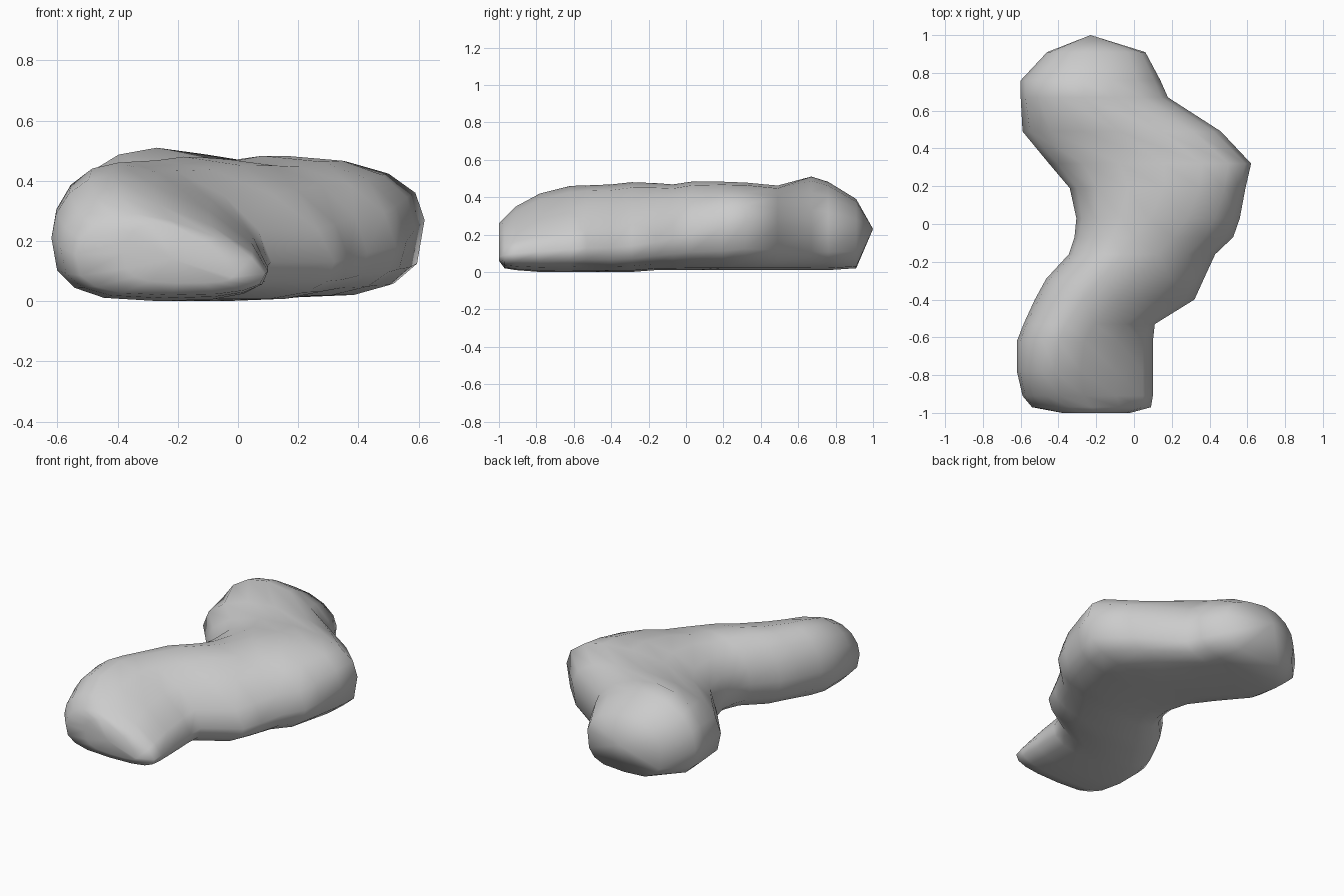
import bpy, bmesh, math

# Cross-sections from front to back:
# y, left x, right x, crest x, right z, top z, bottom z, roundness of upper right side
SECTIONS = [
    (-1.00, -0.38, -0.02, -0.28, 0.08, 0.26, 0.06, 1.6),
    (-0.97, -0.54, 0.09, -0.34, 0.09, 0.29, 0.02, 1.45),
    (-0.91, -0.59, 0.10, -0.39, 0.10, 0.35, 0.01, 1.4),
    (-0.78, -0.62, 0.10, -0.42, 0.11, 0.42, 0.00, 1.45),
    (-0.62, -0.62, 0.10, -0.40, 0.12, 0.46, 0.00, 1.5),
    (-0.53, -0.585, 0.11, -0.36, 0.13, 0.463, 0.00, 1.7),
    (-0.40, -0.525, 0.32, -0.27, 0.13, 0.468, 0.00, 1.65),
    (-0.29, -0.465, 0.37, -0.18, 0.14, 0.480, 0.00, 1.8),
    (-0.16, -0.345, 0.43, -0.06, 0.16, 0.475, 0.01, 1.95),
    (-0.07, -0.315, 0.525, 0.00, 0.18, 0.468, 0.01, 2.05),
    (0.03, -0.305, 0.56, 0.08, 0.20, 0.483, 0.01, 2.2),
    (0.19, -0.34, 0.59, 0.16, 0.24, 0.483, 0.01, 2.3),
    (0.32, -0.45, 0.62, 0.16, 0.27, 0.478, 0.01, 2.3),
    (0.49, -0.59, 0.46, -0.08, 0.25, 0.462, 0.01, 2.2),
    (0.67, -0.60, 0.18, -0.27, 0.23, 0.510, 0.01, 1.9),
    (0.76, -0.60, 0.14, -0.27, 0.23, 0.482, 0.01, 1.9),
    (0.91, -0.46, 0.06, -0.24, 0.22, 0.390, 0.02, 1.9),
]
SIDES = 16


def ring_point(sec, i):
    """Point i on a lopsided superellipse."""
    y, xl, xr, xc, zr, zt, zb, pr = sec
    a = 2 * math.pi * i / SIDES
    c, s = math.cos(a), math.sin(a)
    upper, right = s >= 0, c >= 0
    if upper:
        p = pr if right else 2.0
    else:
        p = 3.3 if y > 0.1 else (2.7 if right else 2.9)
    cx = xc if upper else (xl + xr) / 2
    u, v = abs(c) ** (2 / p), abs(s) ** (2 / p)
    z0 = zr if right else min(0.21, (zb + zt) / 2)
    x = cx + u * ((xr if right else xl) - cx)
    z = z0 + v * ((zt if upper else zb) - z0)
    return x, y, z


# Body: a bent, rounded lump lofted through the sections
bm = bmesh.new()
rings = [[bm.verts.new(ring_point(s, i)) for i in range(SIDES)] for s in SECTIONS]
for r0, r1 in zip(rings, rings[1:]):
    for i in range(SIDES):
        j = (i + 1) % SIDES
        bm.faces.new((r0[i], r0[j], r1[j], r1[i]))

# Ends: flat front, pointed back
for ring, tip in ((rings[0], (-0.22, -1.0, 0.14)), (rings[-1], (-0.23, 1.0, 0.23))):
    v = bm.verts.new(tip)
    for i in range(SIDES):
        bm.faces.new((ring[i], ring[(i + 1) % SIDES], v))
bmesh.ops.recalc_face_normals(bm, faces=bm.faces)

mesh = bpy.data.meshes.new("bent_lump")
bm.to_mesh(mesh)
bm.free()
for poly in mesh.polygons:
    poly.use_smooth = True
body = bpy.data.objects.new("bent_lump", mesh)
bpy.context.collection.objects.link(body)
